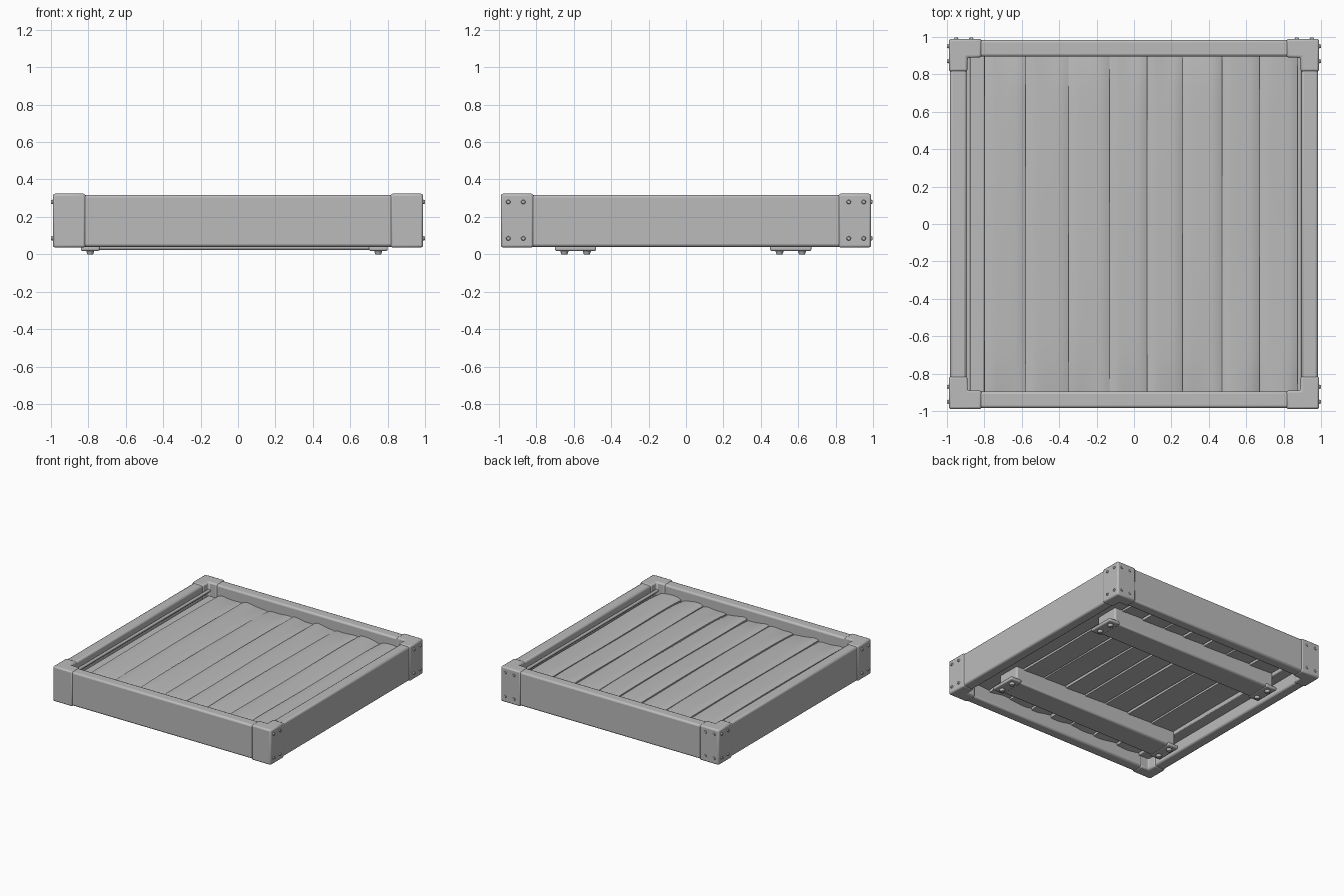
import bpy, bmesh, math, random
from mathutils import Matrix, Vector

random.seed(4)
if "Cube" in bpy.data.objects:
    bpy.data.objects.remove(bpy.data.objects["Cube"])

grey = bpy.data.materials.new("plain_grey")
grey.use_nodes = True
COLOUR = (0.5, 0.5, 0.5, 1)
grey.diffuse_color = COLOUR
grey.node_tree.nodes["Principled BSDF"].inputs["Base Color"].default_value = COLOUR


def finish(name, bm, bevel=0, segments=2):
    bmesh.ops.recalc_face_normals(bm, faces=bm.faces)
    mesh = bpy.data.meshes.new(name)
    bm.to_mesh(mesh)
    bm.free()
    mesh.materials.append(grey)
    ob = bpy.data.objects.new(name, mesh)
    bpy.context.collection.objects.link(ob)
    if bevel:
        mod = ob.modifiers.new("soft_edges", "BEVEL")
        mod.width, mod.segments = bevel, segments
    bpy.ops.object.select_all(action="DESELECT")
    bpy.context.view_layer.objects.active = ob
    ob.select_set(True)
    bpy.ops.object.shade_smooth_by_angle(angle=math.radians(40))
    return ob


def box(name, low, high, bevel=0.008):
    low, high = Vector(low), Vector(high)
    bm = bmesh.new()
    bmesh.ops.create_cube(bm, size=1, matrix=Matrix.Translation((low + high) / 2)
                          @ Matrix.Diagonal((*(high - low), 1)))
    return finish(name, bm, bevel)


def rod(name, place, direction, r1, r2, depth):
    turn = Vector(direction).to_track_quat("Z", "Y").to_matrix().to_4x4()
    bm = bmesh.new()
    bmesh.ops.create_cone(bm, cap_ends=True, segments=10, radius1=r1, radius2=r2,
                          depth=depth, matrix=Matrix.Translation(place) @ turn)
    return finish(name, bm)


def extrude_up(bm, faces, height):
    ext = bmesh.ops.extrude_face_region(bm, geom=faces)
    top = [g for g in ext["geom"] if isinstance(g, bmesh.types.BMVert)]
    bmesh.ops.translate(bm, vec=(0, 0, height), verts=top)


# Outer rails with rounded edges, low inner trims and round bars beside the deck
for s, end, side in ((-1, "front", "right"), (1, "back", "left")):
    a, b = sorted((s * 0.895, s * 0.984))
    box(end + "_rail", (-0.97, a, 0.04), (0.97, b, 0.318), 0.014)
    box(side + "_rail", (a, -0.9, 0.04), (b, 0.9, 0.318), 0.014)
    a, b = sorted((s * 0.80, s * 0.896))
    box(side + "_inner_trim", (a, -0.9, 0.13), (b, 0.9, 0.21), 0.006)
    rod(side + "_edge_bar", (s * 0.885, 0, 0.255), (0, 1, 0), 0.012, 0.012, 1.8)

# L-shaped corner caps with small studs
OUT, REACH, IN = 0.99, 0.815, 0.89
for sx in (-1, 1):
    for sy in (-1, 1):
        tag = ("front" if sy < 0 else "back") + ("_right" if sx < 0 else "_left")
        outline = ((OUT, OUT), (REACH, OUT), (REACH, IN), (IN, IN), (IN, REACH), (OUT, REACH))
        bm = bmesh.new()
        face = bm.faces.new([bm.verts.new((sx * x, sy * y, 0.036)) for x, y in outline])
        extrude_up(bm, [face], 0.288)
        finish(tag + "_corner_cap", bm, 0.012)
        for z in (0.085, 0.28):
            for t in (0.87, 0.95):
                rod(tag + "_side_stud", (sx * 0.991, sy * t, z), (sx, 0, 0), 0.014, 0.009, 0.016)
                if sy > 0:
                    rod(tag + "_end_stud", (sx * t, 0.991, z), (0, 1, 0), 0.014, 0.009, 0.012)

# Worn, crowned deck planks with shallow grooves between them
edges = (-0.80, -0.58, -0.35, -0.13, 0.07, 0.26, 0.47, 0.67, 0.88)
for i, (a, b) in enumerate(zip(edges, edges[1:])):
    phase = random.uniform(0, 6)
    bm = bmesh.new()
    bmesh.ops.create_grid(bm, x_segments=8, y_segments=20, size=1)
    extrude_up(bm, bm.faces[:], 1)
    for v in bm.verts:
        u, w, top = v.co
        half = (b - a) / 2 - 0.005 * (1 - top)
        wave = 0.003 * math.sin(3 * w + phase) - 0.004 * u
        crown = -0.012 * u ** 6 * top
        sag = -0.008 * abs(w) ** 8 * (1 + math.sin(2 * u + phase))
        v.co = ((a + b) / 2 + u * half, w * 0.9,
                0.152 + 0.095 * top + wave + crown + sag)
    finish("deck_plank_%d" % (i + 1), bm)

# Two cross beams below, with bolted end plates
for y, tag in ((-0.59, "front"), (0.56, "back")):
    box(tag + "_cross_beam", (-0.81, y - 0.10, 0.022), (0.74, y + 0.10, 0.165), 0.012)
    for x, end in ((-0.79, "right"), (0.75, "left")):
        box(tag + "_" + end + "_plate", (x - 0.05, y - 0.11, 0.018), (x + 0.05, y + 0.11, 0.045), 0.008)
        for dy in (-0.06, 0.06):
            rod(tag + "_" + end + "_bolt", (x, y + dy, 0.011), (0, 0, -1), 0.024, 0.016, 0.022)
